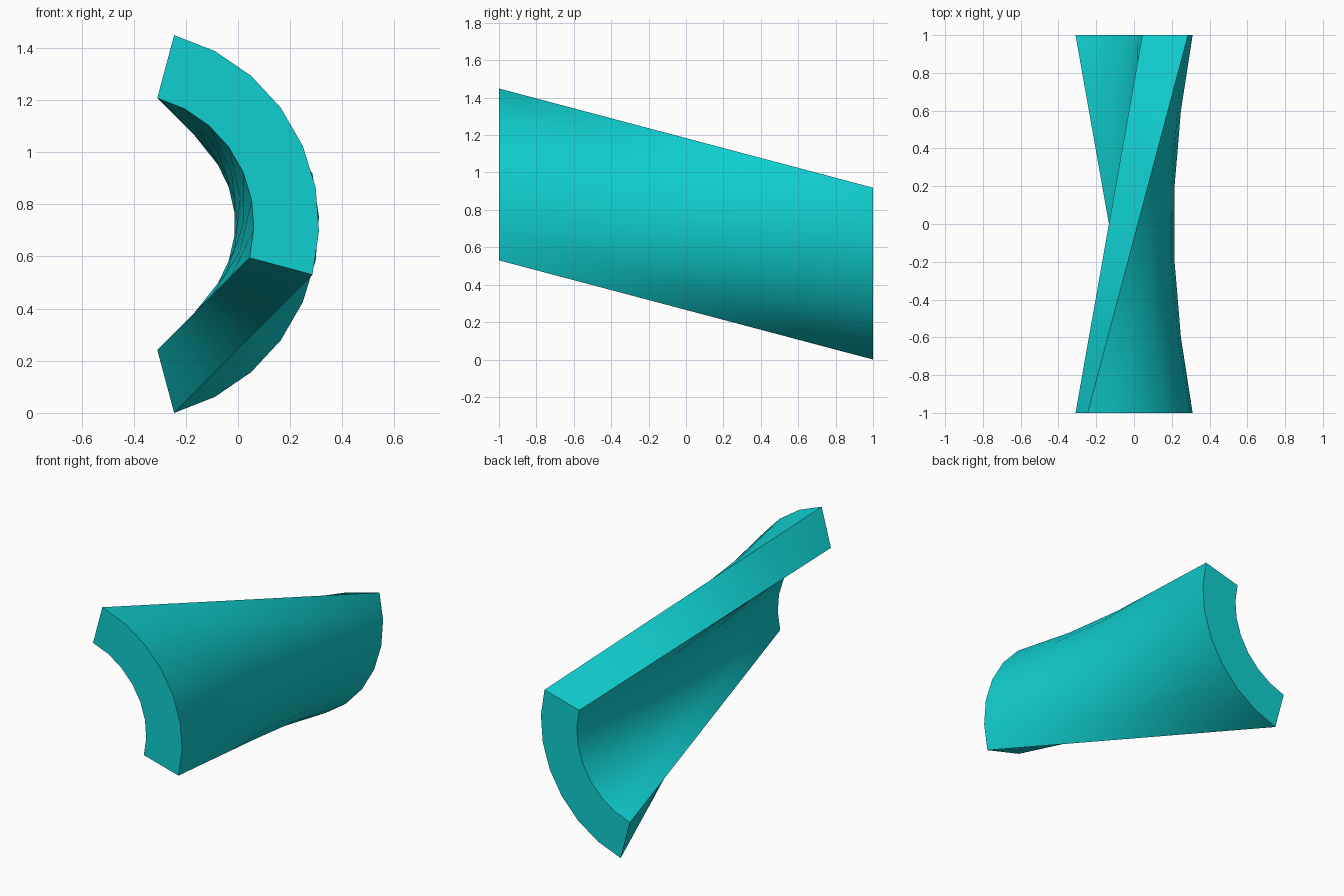
import bpy, bmesh, math

cube = bpy.data.objects.get("Cube")
if cube:
    bpy.data.objects.remove(cube)

OUTER, INNER = 0.75, 0.5          # radii of the quarter-ring profile
ARC_STEPS, LENGTH_STEPS = 7, 5
START, TWIST = 75, 60             # degrees
CX, CZ = -0.439, 0.7244           # axis of the twist


def end_point(radius, k, twist, y):
    a = math.radians(START - twist - 90 * k / ARC_STEPS)
    return CX + radius * math.cos(a), y, CZ + radius * math.sin(a)


def grid(bm, radius):
    """Rows of vertices on straight lines from the front arc to the turned back arc."""
    rows = []
    for j in range(LENGTH_STEPS + 1):
        t = j / LENGTH_STEPS
        row = []
        for k in range(ARC_STEPS + 1):
            front = end_point(radius, k, 0, -1)
            back = end_point(radius, k, TWIST, 1)
            row.append(bm.verts.new([f + (b - f) * t for f, b in zip(front, back)]))
        rows.append(row)
    return rows


teal = bpy.data.materials.new("teal")
teal.use_nodes = True
colour = (0.005, 0.62, 0.63, 1)
teal.diffuse_color = colour
teal.node_tree.nodes["Principled BSDF"].inputs["Base Color"].default_value = colour

bm = bmesh.new()
outer, inner = grid(bm, OUTER), grid(bm, INNER)

# Curved outer and inner walls
for j in range(LENGTH_STEPS):
    for k in range(ARC_STEPS):
        a, b, c, d = outer[j][k], outer[j][k + 1], outer[j + 1][k + 1], outer[j + 1][k]
        bm.faces.new((a, b, d))
        bm.faces.new((b, c, d))
        a, b, c, d = inner[j][k], inner[j][k + 1], inner[j + 1][k + 1], inner[j + 1][k]
        bm.faces.new((a, c, b))
        bm.faces.new((a, d, c))

# Long twisted edges
for k in (0, ARC_STEPS):
    for j in range(LENGTH_STEPS):
        bm.faces.new((outer[j][k], outer[j + 1][k], inner[j + 1][k], inner[j][k]))

# Flat end caps
for j in (0, LENGTH_STEPS):
    bm.faces.new(outer[j] + inner[j][::-1])

bmesh.ops.recalc_face_normals(bm, faces=bm.faces)
mesh = bpy.data.meshes.new("twisted_arc_beam")
bm.to_mesh(mesh)
bm.free()
mesh.materials.append(teal)

beam = bpy.data.objects.new("twisted_arc_beam", mesh)
bpy.context.collection.objects.link(beam)
bpy.ops.object.select_all(action='DESELECT')
beam.select_set(True)
bpy.context.view_layer.objects.active = beam
bpy.ops.object.shade_smooth_by_angle(angle=math.radians(30))
